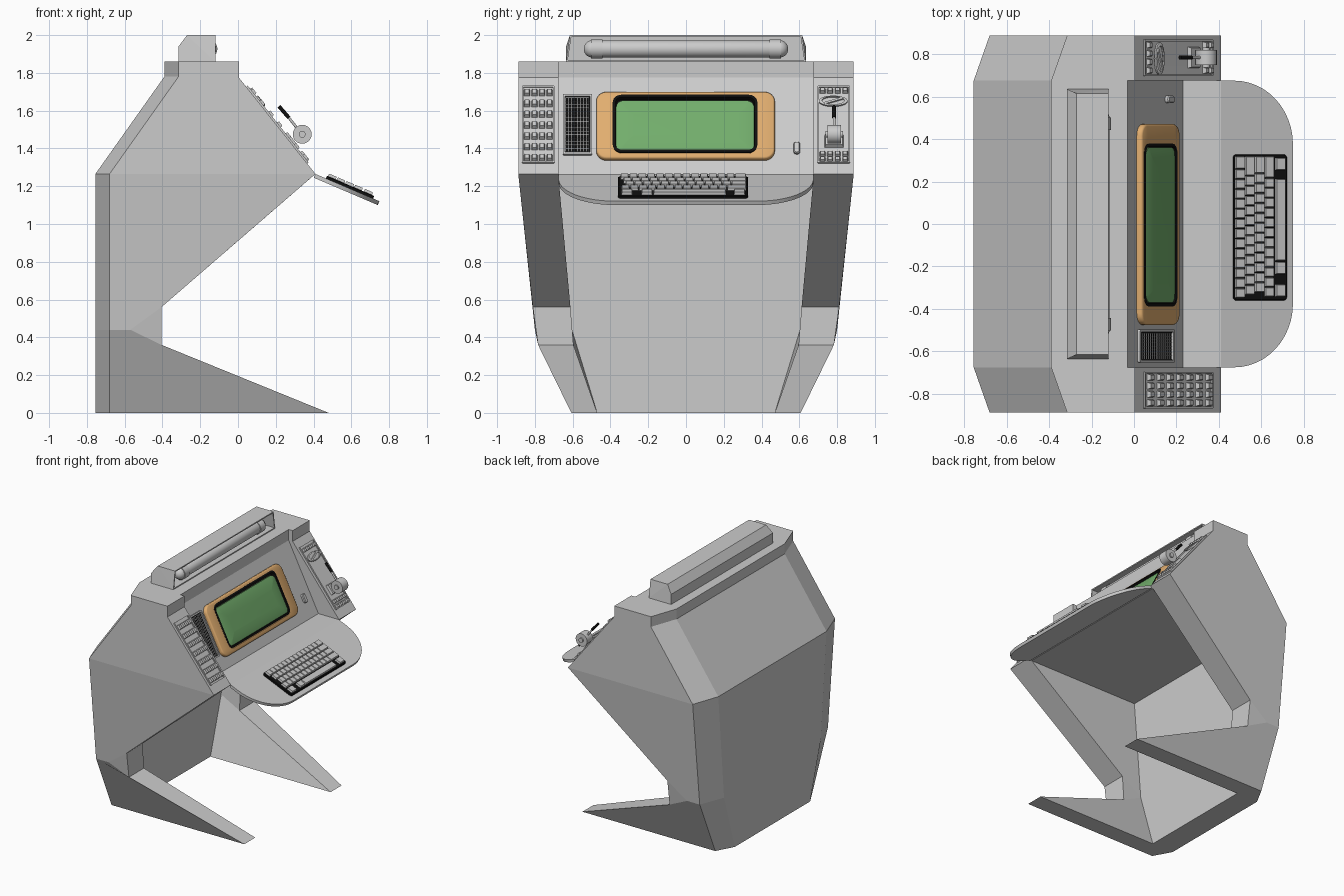
import bpy, bmesh, math
from mathutils import Matrix, Vector

if "Cube" in bpy.data.objects:
    bpy.data.objects.remove(bpy.data.objects["Cube"])


def material(name, rgb):
    m = bpy.data.materials.new(name)
    m.diffuse_color = (*rgb, 1)
    m.use_nodes = True
    m.node_tree.nodes["Principled BSDF"].inputs["Base Color"].default_value = m.diffuse_color
    return m


BLACK = material("black", (0.005, 0.005, 0.005))
AMBER = material("amber", (0.75, 0.42, 0.16))
GREEN = material("green", (0.17, 0.42, 0.15))


def finish(name, bm, mat=None, smooth=False):
    bmesh.ops.recalc_face_normals(bm, faces=bm.faces)
    me = bpy.data.meshes.new(name)
    bm.to_mesh(me)
    bm.free()
    ob = bpy.data.objects.new(name, me)
    bpy.context.collection.objects.link(ob)
    if mat:
        me.materials.append(mat)
    if smooth:
        bpy.ops.object.select_all(action='DESELECT')
        ob.select_set(True)
        bpy.context.view_layer.objects.active = ob
        bpy.ops.object.shade_smooth_by_angle(angle=math.radians(35))
    return ob


def panel(x, z, dx, dz):
    """Sloped working plane: local X = world y, local Y = up the slope, Z = outward."""
    Y = Vector((dx, 0, dz)).normalized()
    X = Vector((0, 1, 0))
    return Matrix.Translation((x, 0, z)) @ Matrix((X, Y, X.cross(Y))).transposed().to_4x4()


SCREEN = panel(0.23, 1.265, -0.26, 0.51)
WING = panel(0.41, 1.265, -0.405, 0.51)
DESK = panel(0.41, 1.265, -0.34, 0.145)


def vz(M, z, h=0.0):
    return (z - M[2][3] - h * M[2][2]) / M[2][1]


def rrect(y0, y1, v0, v1, r, inset, h, n=6):
    y0, y1, v0, v1 = y0 + inset, y1 - inset, v0 + inset, v1 - inset
    r = max(r - inset, 0.002)
    pts = []
    for k, (cx, cy) in enumerate([(y1 - r, v1 - r), (y0 + r, v1 - r), (y0 + r, v0 + r), (y1 - r, v0 + r)]):
        for i in range(n + 1):
            a = math.pi / 2 * (k + i / n)
            pts.append((cx + r * math.cos(a), cy + r * math.sin(a), h))
    return pts


def loft(name, M, rings, mat=None, caps=True, smooth=True):
    bm = bmesh.new()
    vs = [[bm.verts.new(M @ Vector(p)) for p in ring] for ring in rings]
    n = len(vs[0])
    for a, b in zip(vs, vs[1:]):
        for i in range(n):
            bm.faces.new((a[i], a[(i + 1) % n], b[(i + 1) % n], b[i]))
    if caps:
        bm.faces.new(vs[0])
        bm.faces.new(vs[-1])
    return finish(name, bm, mat, smooth)


def rings(M, y0, y1, z0, z1, r, steps, h=0.02):
    """Rounded rectangles on a panel, one per (inset, height) step."""
    return [rrect(y0, y1, vz(M, z0, h), vz(M, z1, h), r, i, hh) for i, hh in steps]


def plate(name, M, y0, y1, z0, z1, r, steps, mat=None, caps=True):
    return loft(name, M, rings(M, y0, y1, z0, z1, r, steps, steps[-1][1]), mat, caps)


def keys(name, M, cells, h0, h1, taper=0.005, mat=None):
    """Tapered blocks; each cell is (centre y, centre v, width, height)."""
    bm = bmesh.new()
    for u, v, w, d in cells:
        lo, hi = [[bm.verts.new(M @ Vector((u + sx * (w / 2 - t), v + sy * (d / 2 - t), h)))
                   for sx, sy in ((-1, -1), (1, -1), (1, 1), (-1, 1))] for h, t in ((h0, 0), (h1, taper))]
        bm.faces.new(hi)
        for i in range(4):
            bm.faces.new((lo[i], lo[(i + 1) % 4], hi[(i + 1) % 4], hi[i]))
    return finish(name, bm, mat)


def rod(name, p, q, r, mat=None, segs=20):
    p, q = Vector(p), Vector(q)
    M = Matrix.Translation((p + q) / 2) @ (q - p).to_track_quat('Z', 'Y').to_matrix().to_4x4()
    bm = bmesh.new()
    bmesh.ops.create_cone(bm, cap_ends=True, segments=segs, radius1=r, radius2=r, depth=(q - p).length, matrix=M)
    return finish(name, bm, mat, True)


# Cabinet shell: capitals = outer side, lower case = inner side, same letter + 0 = centre line
Y_OUT = {0: .607, .36: .783, .44: .8, .56: .811, 1.265: .888}
Y_IN = {0: .47, .36: .596, .44: .604, .56: .612, 1.265: .675}
OUT = dict(A=(-.68, 0), B=(-.68, .44), C=(-.68, 1.265), D=(-.315, 1.78), E=(-.315, 1.86), F=(.005, 1.86),
           G=(.005, 1.775), H=(.41, 1.265), I=(-.405, .56), J=(-.405, .36), K=(.48, 0), L=(-.57, .44))
INN = {k.lower(): (OUT[k][0] - (.075 if k in "ABCDE" else 0), OUT[k][1]) for k in "ABCDEFGHIJK"}
INN.update(p=(-.57, 0), q=(-.57, .44), r=(-.57, 1.2475), s=(-.03, 1.86), t=(-.03, 1.775),
           u=(.23, 1.265), v=(.39, 1.2475))
SIDE = "CHGFED BLIHC LJI AKJLB AabB BbcC CcdD DdeE FfseE FfgG GghH HhviI IijJ JjkK AKkpa fstg gtuh rviq ijq qjkp"
CENTRE = "ab bc cd de es st tu uh hv vr rq qp pa"
bm = bmesh.new()
for s in (1, -1):
    P = {}
    for k, (x, z) in {**OUT, **INN}.items():
        table = Y_OUT if k.isupper() else Y_IN
        y = table[min(table, key=lambda t: abs(t - z))]
        P[k] = bm.verts.new((x, s * y, z))
        if k.islower():
            P[k + "0"] = bm.verts.new((x, 0, z))
    for f in SIDE.split():
        bm.faces.new([P[c] for c in f])
    for a, b in CENTRE.split():
        bm.faces.new((P[a], P[a + "0"], P[b + "0"], P[b]))
bmesh.ops.delete(bm, geom=[v for v in bm.verts if not v.link_faces], context='VERTS')
bmesh.ops.remove_doubles(bm, verts=bm.verts, dist=0.0005)
bmesh.ops.dissolve_limit(bm, angle_limit=0.005, verts=bm.verts, edges=bm.edges)
finish("cabinet", bm)

# Lamp housing: ends lean in at the top, front is recessed
bm = bmesh.new()
prof = [(-.315, 1.86), (-.315, 1.94), (-.27, 2.0), (-.12, 2.0), (-.12, 1.86)]
ends = [[bm.verts.new((x, s * (.615 if z == 2 else .635), z)) for x, z in prof] for s in (-1, 1)]
for e in ends:
    bm.faces.new((e[0], e[1], e[2], e[4]))
    bm.faces.new((e[2], e[3], e[4]))
for i in range(5):
    j = (i + 1) % 5
    bm.faces.new((ends[0][i], ends[0][j], ends[1][j], ends[1][i]))
bmesh.ops.recalc_face_normals(bm, faces=bm.faces)
front = [f for f in bm.faces if f.normal.x > .9]
bmesh.ops.inset_individual(bm, faces=front, thickness=.012)
bmesh.ops.inset_individual(bm, faces=front, thickness=0, depth=-.1)
finish("lamp_housing", bm)

# Lamp tube with clamps
bm = bmesh.new()
bmesh.ops.create_uvsphere(bm, u_segments=24, v_segments=13, radius=.046, matrix=Matrix.Rotation(math.pi / 2, 4, 'X'))
for v in bm.verts:
    v.co += Vector((-.16, math.copysign(.495, v.co.y), 1.927))
finish("lamp_tube", bm, None, True)
for y in (-.472, .472):
    rod("lamp_clamp", (-.16, y - .03, 1.927), (-.16, y + .03, 1.927), .051, segs=24)

# Screen: frame with an opening, black bezel, domed glass
outer = rings(SCREEN, -.475, .47, 1.345, 1.70, .055, [(0, 0), (0, .018), (.004, .025), (.01, .028)])
inner = rings(SCREEN, -.386, .376, 1.372, 1.672, .045, [(0, .028), (.003, .02), (.004, .004)])
loft("screen_frame", SCREEN, outer + inner, AMBER, False)
plate("screen_bezel", SCREEN, -.388, .378, 1.37, 1.674, .045,
      [(0, .004), (0, .029), (.003, .031), (.015, .031), (.02, .006)], BLACK)
plate("screen_glass", SCREEN, -.370, .360, 1.387, 1.658, .04,
      [(0, .006), (0, .022), (.02, .026), (.05, .030), (.09, .032)], GREEN)

# Speaker grille
plate("speaker_frame", SCREEN, -.652, -.497, 1.365, 1.685, .008, [(0, 0), (0, .014), (.012, .014), (.012, .004)], None, False)
plate("speaker_back", SCREEN, -.642, -.507, 1.375, 1.675, .004, [(0, 0), (0, .005)], BLACK)
va, vb = vz(SCREEN, 1.38), vz(SCREEN, 1.665)
bars = [(-.636 + .0153 * i, (va + vb) / 2, .003, vb - va) for i in range(9)]
bars += [(-.5745, va + (vb - va) * i / 16, .125, .003) for i in range(17)]
keys("speaker_bars", SCREEN, bars, .003, .009, 0.0005)

# Small switch beside the screen
plate("switch", SCREEN, .57, .604, 1.378, 1.438, .014, [(0, 0), (0, .014), (.005, .02)])

# Wing panels: keypad on one side, controls on the other
for s, name in ((-1, "keypad_plate"), (1, "control_plate")):
    y0, y1 = sorted((s * .697, s * .868))
    plate(name, WING, y0, y1, 1.322, 1.728, .005, [(0, 0), (0, .010), (.008, .010), (.008, .003), (.05, .003)])
keys("keypad_keys", WING, [(-.842 + .04 * c, vz(WING, 1.346 + .0575 * r), .032, .038)
                           for c in range(4) for r in range(7)], .002, .022)
low = [(.723 + .04 * c, vz(WING, 1.336 + .03 * r), .031, .03) for c in range(4) for r in range(2)]
top = [(.723 + .04 * c, vz(WING, 1.70), .031, .03) for c in range(4)]
keys("control_keys", WING, low + top, .002, .022)

# Oval hand dial
M = WING @ Matrix.Translation((.779, vz(WING, 1.655, .02), .012))


def oval(k, h):
    return [(.076 * k * math.cos(a), .034 * k * math.sin(a), h) for a in [math.tau * i / 28 for i in range(28)]]


loft("dial_rim", M, [oval(.78, 0), oval(1, -.004), oval(1, .005), oval(.78, .008), oval(.78, 0)], None, False)
loft("dial_base", M, [oval(.8, -.012), oval(.8, -.001)])
keys("dial_bar", M @ Matrix.Rotation(.35, 4, 'Z'), [(0, 0, .11, .014)], -.003, .007, .001)

# Throttle wheel and lever
rod("throttle_wheel", (.34, .748, 1.475), (.34, .82, 1.475), .05, segs=24)
rod("throttle_hub", (.34, .738, 1.475), (.34, .83, 1.475), .018)
keys("throttle_base", WING, [(.784, vz(WING, 1.435), .1, .08)], .002, .022)
rod("lever_stem", (.33, .784, 1.485), (.262, .784, 1.572), .007)
rod("lever_grip", (.27, .784, 1.562), (.217, .784, 1.623), .01, BLACK)

# Desk with rounded front corners
arc = [(.375 + .3 * math.cos(a), -.068 - .3 * math.sin(a)) for a in [math.pi / 24 * i for i in range(13)]]
edge = [(.675, 0)] + arc + [(-u, v) for u, v in reversed(arc)] + [(-.675, 0)]
loft("desk", DESK, [[(u, v, h) for u, v in edge] for h in (-.022, 0)])

# Keyboard: four staggered rows and a space-bar row
loft("keyboard_base", DESK, [rrect(-.36, .328, -.332, -.06, .018, i, h) for i, h in ((0, 0), (0, .012), (.004, .015))], BLACK)
cells = []
for row, (y, n) in enumerate([(-.325, 14), (-.31, 13), (-.298, 13), (-.32, 13)]):
    v = -.088 - .05 * row
    cells += [(y + .0467 * i, v, .044, .047) for i in range(n - 1)]
    left = y + .0467 * (n - 1) - .022
    cells.append(((left + .319) / 2, v, .319 - left, .047))
cells += [(u, -.295, w, .05) for u, w in ((-.313, .058), (-.207, .058), (.02, .385), (.184, .058), (.283, .058)) if u != .184]
keys("keyboard_keys", DESK, cells, .012, .030, .003)
